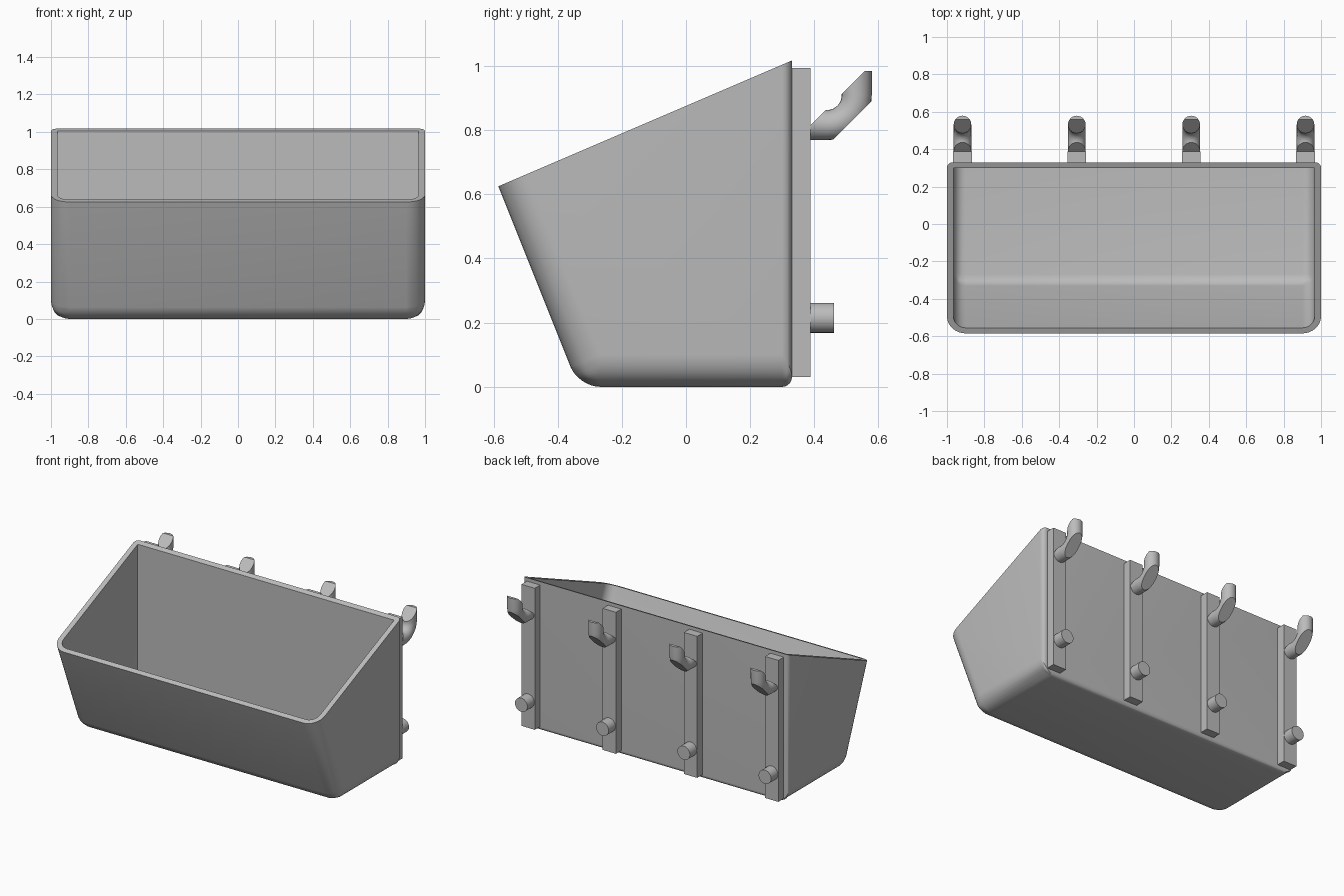
import bpy
import bmesh
from math import sin, cos, pi, radians
from mathutils import Vector

if "Cube" in bpy.data.objects:
    bpy.data.objects.remove(bpy.data.objects["Cube"])

GREY = (0.5, 0.5, 0.5, 1)
grey = bpy.data.materials.new("grey_plastic")
grey.use_nodes = True
grey.diffuse_color = GREY
grey.node_tree.nodes["Principled BSDF"].inputs["Base Color"].default_value = GREY


def finish(name, bm):
    """Turn a bmesh into a named object in the scene."""
    bmesh.ops.recalc_face_normals(bm, faces=bm.faces)
    mesh = bpy.data.meshes.new(name)
    bm.to_mesh(mesh)
    bm.free()
    mesh.materials.append(grey)
    obj = bpy.data.objects.new(name, mesh)
    bpy.context.collection.objects.link(obj)
    return obj


def activate(obj):
    bpy.ops.object.select_all(action='DESELECT')
    obj.select_set(True)
    bpy.context.view_layer.objects.active = obj


def smooth(obj, angle=30):
    activate(obj)
    bpy.ops.object.shade_smooth_by_angle(angle=radians(angle))


def rounded_tub(name, half_width, profile, front_r, back_r):
    """Extrude a side profile (front top, front bottom, back bottom, back top)
    across x and round its edges by weight."""
    bm = bmesh.new()
    left, right = [[bm.verts.new((s * half_width, y, z)) for y, z in profile] for s in (1, -1)]
    bm.faces.new(left)
    bm.faces.new(right)
    for i in range(4):
        j = (i + 1) % 4
        bm.faces.new((left[i], left[j], right[j], right[i]))
    weight = bm.edges.layers.float.new("bevel_weight_edge")

    def set_weight(a, b, radius):
        bm.edges.get((a, b))[weight] = radius * 10

    for side in (left, right):
        set_weight(side[0], side[1], front_r)
        set_weight(side[1], side[2], front_r)
        set_weight(side[2], side[3], back_r)
    set_weight(left[1], right[1], front_r * 0.67)
    set_weight(left[2], right[2], back_r)
    obj = finish(name, bm)
    bevel = obj.modifiers.new("rounding", 'BEVEL')
    bevel.limit_method = 'WEIGHT'
    bevel.width = 0.1
    bevel.segments = 8
    activate(obj)
    bpy.ops.object.modifier_apply(modifier=bevel.name)
    return obj


# Open bin with a slanted rim
tub = rounded_tub("bin", 1.0, [(-0.585, 0.625), (-0.335, 0), (0.33, 0), (0.33, 1.017)], 0.1, 0.03)
cavity = rounded_tub("bin_cavity_cutter", 0.965,
                     [(-0.66, 0.9), (-0.313, 0.033), (0.3, 0.033), (0.3, 1.3)], 0.065, 0)
cut = tub.modifiers.new("cavity", 'BOOLEAN')
cut.operation = 'DIFFERENCE'
cut.solver = 'EXACT'
cut.object = cavity
activate(tub)
bpy.ops.object.modifier_apply(modifier=cut.name)
bpy.data.objects.remove(cavity)
smooth(tub)


def sweep(path, radius, sides=24):
    """Round tube in the yz plane along (y, z, direction angle) stations."""
    bm = bmesh.new()
    rings = []
    for y, z, a in path:
        ring = []
        for k in range(sides):
            t = 2 * pi * k / sides
            u = radius * sin(t)
            ring.append(bm.verts.new((radius * cos(t), y - u * sin(a), z + u * cos(a))))
        rings.append(ring)
    for r, s in zip(rings, rings[1:]):
        for k in range(sides):
            m = (k + 1) % sides
            bm.faces.new((r[k], r[m], s[m], s[k]))
    bm.faces.new(rings[0])
    bm.faces.new(rings[-1])
    return bm


def slice_off(bm, point, normal):
    """Remove everything past a plane and cap the cut."""
    bmesh.ops.bisect_plane(bm, geom=bm.verts[:] + bm.edges[:] + bm.faces[:], dist=1e-5,
                           plane_co=Vector(point), plane_no=Vector(normal), clear_outer=True)
    bmesh.ops.holes_fill(bm, edges=[e for e in bm.edges if e.is_boundary], sides=0)


R = 0.047
BEND = 0.092
for i, x in enumerate((-0.917, -0.306, 0.306, 0.917), 1):
    # Mounting rail on the back wall
    bm = bmesh.new()
    bmesh.ops.create_cube(bm, size=1)
    bmesh.ops.scale(bm, verts=bm.verts, vec=(0.1, 0.08, 0.963))
    rail = finish(f"rail_{i}", bm)
    rail.location = (x, 0.348, 0.512)

    # Lower straight peg
    peg = finish(f"lower_peg_{i}", sweep([(0.36, 0.215, 0), (0.462, 0.215, 0)], R))
    peg.location.x = x
    smooth(peg)

    # Upper hook: elbow turning upward, trimmed by two diagonal cuts
    path = [(0.36, 0.816, 0)]
    for k in range(11):
        a = pi / 2 * k / 10
        path.append((0.44 + BEND * sin(a), 0.816 + BEND * (1 - cos(a)), a))
    path.append((0.44 + BEND, 0.985, pi / 2))
    bm = sweep(path, R)
    slice_off(bm, (0, 0.52, 0.832), (0, 1, -1))
    slice_off(bm, (0, 0.52, 0.947), (0, -1, 1))
    hook = finish(f"upper_hook_{i}", bm)
    hook.location.x = x
    smooth(hook)
